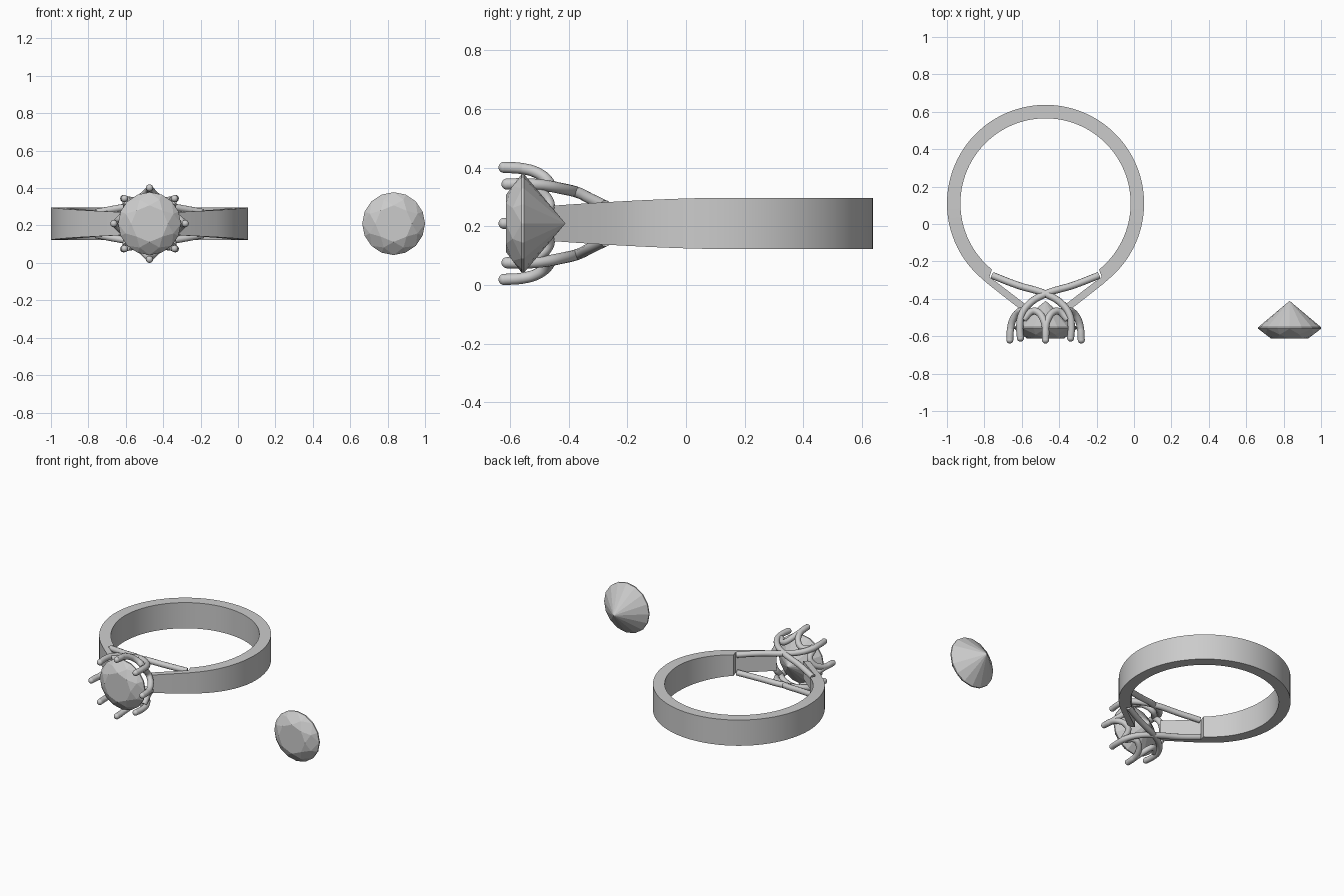
import bpy, bmesh, math
from math import sin, cos, radians

if "Cube" in bpy.data.objects:
    bpy.data.objects.remove(bpy.data.objects["Cube"])

X, CY, Z = -0.473, 0.11, 0.21      # ring centre and mid height
ROD = 0.019


def add_mesh(name, bm, smooth=None):
    bmesh.ops.recalc_face_normals(bm, faces=bm.faces)
    me = bpy.data.meshes.new(name)
    bm.to_mesh(me)
    bm.free()
    ob = bpy.data.objects.new(name, me)
    bpy.context.collection.objects.link(ob)
    if smooth:
        bpy.ops.object.select_all(action='DESELECT')
        ob.select_set(True)
        bpy.context.view_layer.objects.active = ob
        bpy.ops.object.shade_smooth_by_angle(angle=radians(smooth))
    return ob


def rod(name, pts):
    """Round wire through points given relative to the setting axis; first point gets a dome tip."""
    cu = bpy.data.curves.new(name, 'CURVE')
    cu.dimensions = '3D'
    cu.bevel_depth = ROD
    cu.bevel_resolution = 4
    cu.resolution_u = 8
    cu.use_fill_caps = True
    sp = cu.splines.new('BEZIER')
    sp.bezier_points.add(len(pts) - 1)
    for bp, (x, y, z) in zip(sp.bezier_points, pts):
        bp.co = (X + x, y, Z + z)
        bp.handle_left_type = bp.handle_right_type = 'AUTO'
    ob = bpy.data.objects.new(name, cu)
    bpy.context.collection.objects.link(ob)
    x, y, z = pts[0]
    bm = bmesh.new()
    bmesh.ops.create_uvsphere(bm, u_segments=16, v_segments=10, radius=ROD)
    bmesh.ops.translate(bm, verts=bm.verts, vec=(X + x, y, Z + z))
    add_mesh(name + "_tip", bm, 60)


# Shank: open band, circular at the back, straight tapered shoulders at the front
half = []
for i in range(41):
    a = radians(90 + 141 * i / 40)
    half.append((0.527 * cos(a), 0.527 * sin(a), 0.455 * cos(a), 0.455 * sin(a)))
half += [(-0.315, -0.425, -0.300, -0.392), (-0.22, -0.50, -0.20, -0.468),
         (-0.13, -0.57, -0.10, -0.545)]
stations = half[::-1] + [(-a, b, -c, d) for a, b, c, d in half[1:]]


def half_height(y):
    return 0.087 - 0.027 * (max(0, 0.1 - y) / 0.56) ** 1.5


bm = bmesh.new()
rings = []
for ox, oy, ix, iy in stations:
    h = half_height(oy + CY)
    rings.append([bm.verts.new((X + px, CY + py, Z + s * h))
                  for px, py, s in ((ox, oy, -1), (ox, oy, 1), (ix, iy, 1), (ix, iy, -1))])
for r0, r1 in zip(rings, rings[1:]):
    for k in range(4):
        bm.faces.new((r0[k], r0[(k + 1) % 4], r1[(k + 1) % 4], r1[k]))
bm.faces.new(rings[0])
bm.faces.new(rings[-1])
add_mesh("shank", bm, 30)

# Diagonal prongs that cross under the stone and run back to the far shoulder
path = [(0.134, -0.61, 0.134), (0.138, -0.55, 0.135), (0.128, -0.485, 0.130),
        (0.085, -0.425, 0.119), (0, -0.374, 0.107), (-0.15, -0.327, 0.085),
        (-0.285, -0.275, 0.060)]
for sx in (-1, 1):
    for sz in (-1, 1):
        rod(f"diagonal_prong_{'LR'[sx > 0]}_{'low' if sz < 0 else 'high'}",
            [(sx * x, y, sz * z) for x, y, z in path])

# Upright prongs, each splitting into two arches that meet the diagonal prongs
arch = [(0.191, 0, -0.62), (0.187, 0, -0.56), (0.174, 4, -0.51),
        (0.150, 17, -0.470), (0.146, 30, -0.468), (0.172, 43, -0.51)]
for k in range(4):
    for s in (-1, 1):
        rod(f"arched_prong_{k + 1}_{'ab'[s > 0]}",
            [(r * cos(radians(90 * k + s * a)), y, r * sin(radians(90 * k + s * a)))
             for r, a, y in arch])


# Brilliant-cut stones: one in the setting, one loose
def stone(name, cx):
    bm = bmesh.new()
    for n, r, y, off in ((8, 0.098, -0.613, 0), (8, 0.138, -0.591, 22.5),
                         (16, 0.168, -0.560, 0), (16, 0.168, -0.552, 0), (1, 0, -0.411, 0)):
        for i in range(n):
            a = radians(360 * i / n + off)
            bm.verts.new((cx + r * cos(a), y, Z + r * sin(a)))
    bmesh.ops.convex_hull(bm, input=bm.verts)
    bmesh.ops.dissolve_limit(bm, angle_limit=radians(1), verts=bm.verts, edges=bm.edges)
    add_mesh(name, bm)


stone("set_stone", X)
stone("loose_stone", 0.832)
